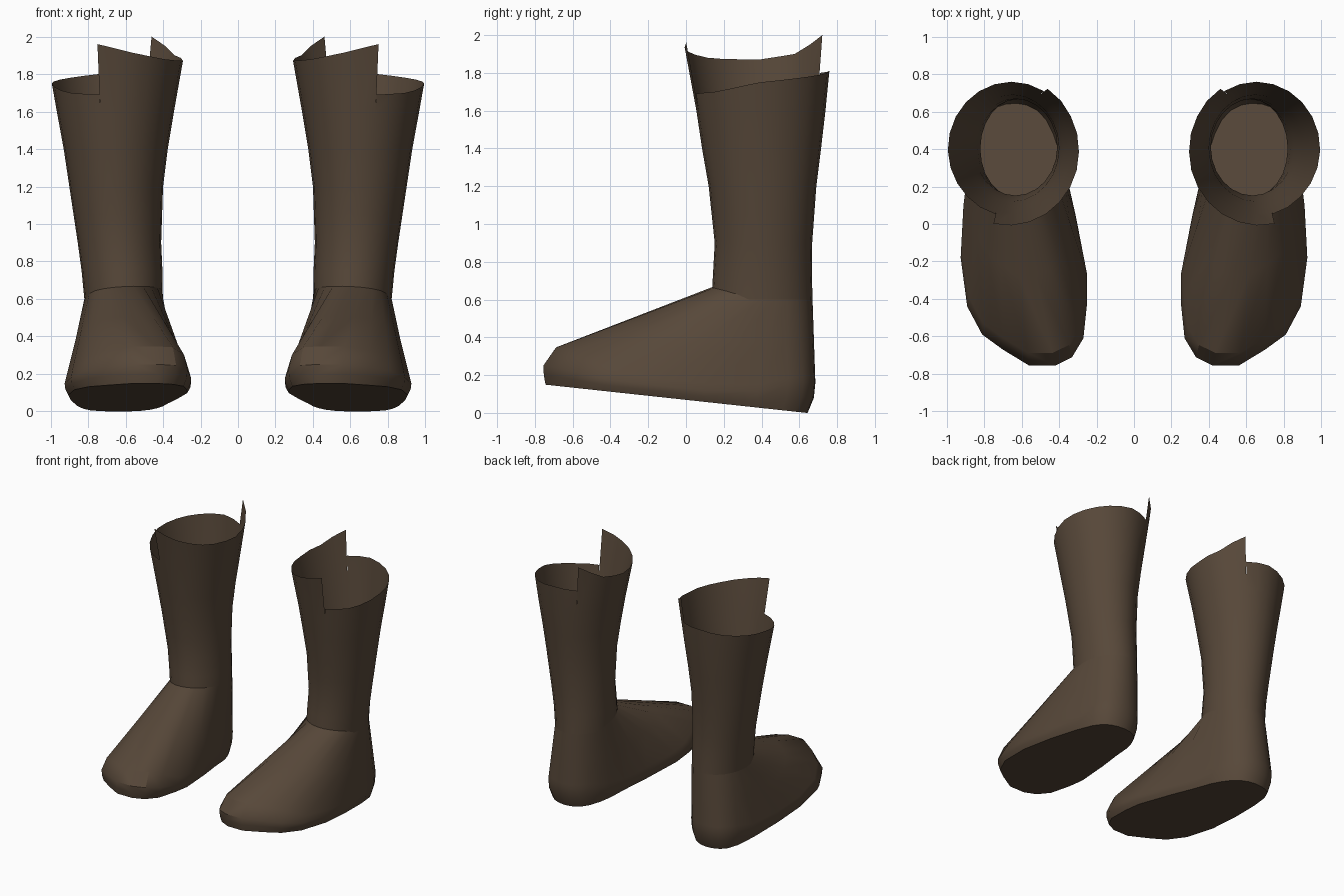
import bpy, bmesh, math
from mathutils import Vector

cube = bpy.data.objects.get("Cube")
if cube:
    bpy.data.objects.remove(cube, do_unlink=True)

COLUMNS = 24
STEP = 360 // COLUMNS
FRONT_SLIT, BACK_SLIT = -75, 120

leather = bpy.data.materials.new("brown_leather")
leather.use_nodes = True
COLOUR = (0.095, 0.064, 0.041, 1)
leather.diffuse_color = COLOUR
bsdf = leather.node_tree.nodes["Principled BSDF"]
bsdf.inputs["Base Color"].default_value = COLOUR
bsdf.inputs["Roughness"].default_value = 0.9


def interp(table, t):
    """Linear lookup in rows of (key, values...)."""
    for a, b in zip(table, table[1:]):
        if t <= b[0]:
            break
    f = (t - a[0]) / (b[0] - a[0])
    return [p + (q - p) * f for p, q in zip(a[1:], b[1:])]


# Shaft outline: height, inner x, outer x, front y, back y
SHAFT = [(0.60, 0.405, 0.82, 0.135, 0.67), (0.68, 0.40, 0.825, 0.14, 0.665),
         (0.90, 0.41, 0.855, 0.152, 0.668), (1.20, 0.40, 0.90, 0.12, 0.69),
         (1.40, 0.375, 0.93, 0.085, 0.715), (1.70, 0.325, 0.985, 0.04, 0.75),
         (2.00, 0.27, 1.035, -0.02, 0.775)]
# Rim height by angle; zero points outward, ninety to the back
OUTER_RIM = [(-75, 1.69), (-40, 1.70), (0, 1.75), (45, 1.78), (90, 1.81), (120, 1.80)]
INNER_RIM = [(120, 2.0), (150, 1.90), (180, 1.87), (220, 1.875), (250, 1.905), (285, 1.96)]


def shaft_point(angle, z):
    x0, x1, y0, y1 = interp(SHAFT, z)
    a = math.radians(angle)
    return Vector(((x0 + x1) / 2 + (x1 - x0) / 2 * math.cos(a),
                   (y0 + y1) / 2 + (y1 - y0) / 2 * math.sin(a), z))


def seam_point(angle):
    # The ankle seam rises over the instep
    lift = max(0, math.cos(math.radians(angle - 250))) ** 0.5
    return shaft_point(angle, 0.6 + 0.068 * lift)


def skin(bm, columns, closed=False):
    """Join neighbouring columns of points, listed bottom to top, with quads."""
    cols = [[bm.verts.new(p) for p in col] for col in columns]
    pairs = list(zip(cols, cols[1:])) + ([(cols[-1], cols[0])] if closed else [])
    for a, b in pairs:
        for i in range(len(a) - 1):
            bm.faces.new((a[i], b[i], b[i + 1], a[i + 1]))
    return cols


def finish(bm, name):
    """Make the object, mirror it into a pair and smooth its soft edges."""
    bmesh.ops.remove_doubles(bm, verts=bm.verts, dist=0.0005)
    mesh = bpy.data.meshes.new(name)
    bm.to_mesh(mesh)
    bm.free()
    mesh.materials.append(leather)
    obj = bpy.data.objects.new(name, mesh)
    bpy.context.collection.objects.link(obj)
    mirror = obj.modifiers.new("pair", 'MIRROR')
    mirror.use_mirror_merge = False
    bpy.ops.object.select_all(action='DESELECT')
    obj.select_set(True)
    bpy.context.view_layer.objects.active = obj
    bpy.ops.object.shade_smooth_by_angle(angle=math.radians(32))


# Shaft: two sectors with different rim heights, split near the top
LEVELS = (0.75, 0.9, 1.05, 1.2, 1.4, 1.6)
bm = bmesh.new()
for start, end, rim in ((FRONT_SLIT, BACK_SLIT, OUTER_RIM),
                        (BACK_SLIT, FRONT_SLIT + 360, INNER_RIM)):
    skin(bm, [[seam_point(a)] + [shaft_point(a, z) for z in LEVELS]
              + [shaft_point(a, interp(rim, a)[0])]
              for a in range(start, end + 1, STEP)])
finish(bm, "boot_shafts")

# Foot: widest outline from the outer side, round the heel, inner side and toe
OUTLINE = [(0.91, 0.10), (0.875, 0.38), (0.84, 0.54), (0.80, 0.62), (0.75, 0.66),
           (0.69, 0.68), (0.63, 0.685), (0.57, 0.675), (0.51, 0.645), (0.46, 0.59),
           (0.42, 0.51), (0.39, 0.42), (0.36, 0.26), (0.31, 0.04), (0.25, -0.27),
           (0.25, -0.42), (0.27, -0.61), (0.33, -0.71), (0.42, -0.755),
           (0.56, -0.755), (0.70, -0.67), (0.81, -0.59), (0.89, -0.44), (0.925, -0.18)]


def sole_height(y):
    return max(0, 0.069 - 0.108 * y)


def foot_column(i):
    x, y = OUTLINE[i]
    ankle = seam_point(i * STEP)
    toe = min(1, max(0, (-y - 0.4) / 0.3))
    heel = min(1, max(0, (y - 0.3) / 0.3))
    sx = 0.6 + (x - 0.6) * 0.94
    sy = y * (0.985 if y < 0 else 0.94)
    sole = Vector((sx, sy, 0.069 - 0.108 * sy))
    wide = Vector((x, y, sole_height(y) + 0.06 + 0.04 * toe + 0.1 * heel))
    low = sole.lerp(wide, 0.5)
    low.x += (x - low.x) * 0.6
    low.y += (y - low.y) * 0.6
    upper = ankle.lerp(wide, 0.925)
    upper.z += 0.065 * toe
    return [sole, low, wide, upper, upper.lerp(ankle, 0.5), ankle]


bm = bmesh.new()
cols = skin(bm, [foot_column(i) for i in range(COLUMNS)], closed=True)
# Flat tilted sole
bm.faces.new([c[0] for c in reversed(cols)])
finish(bm, "boot_feet")
